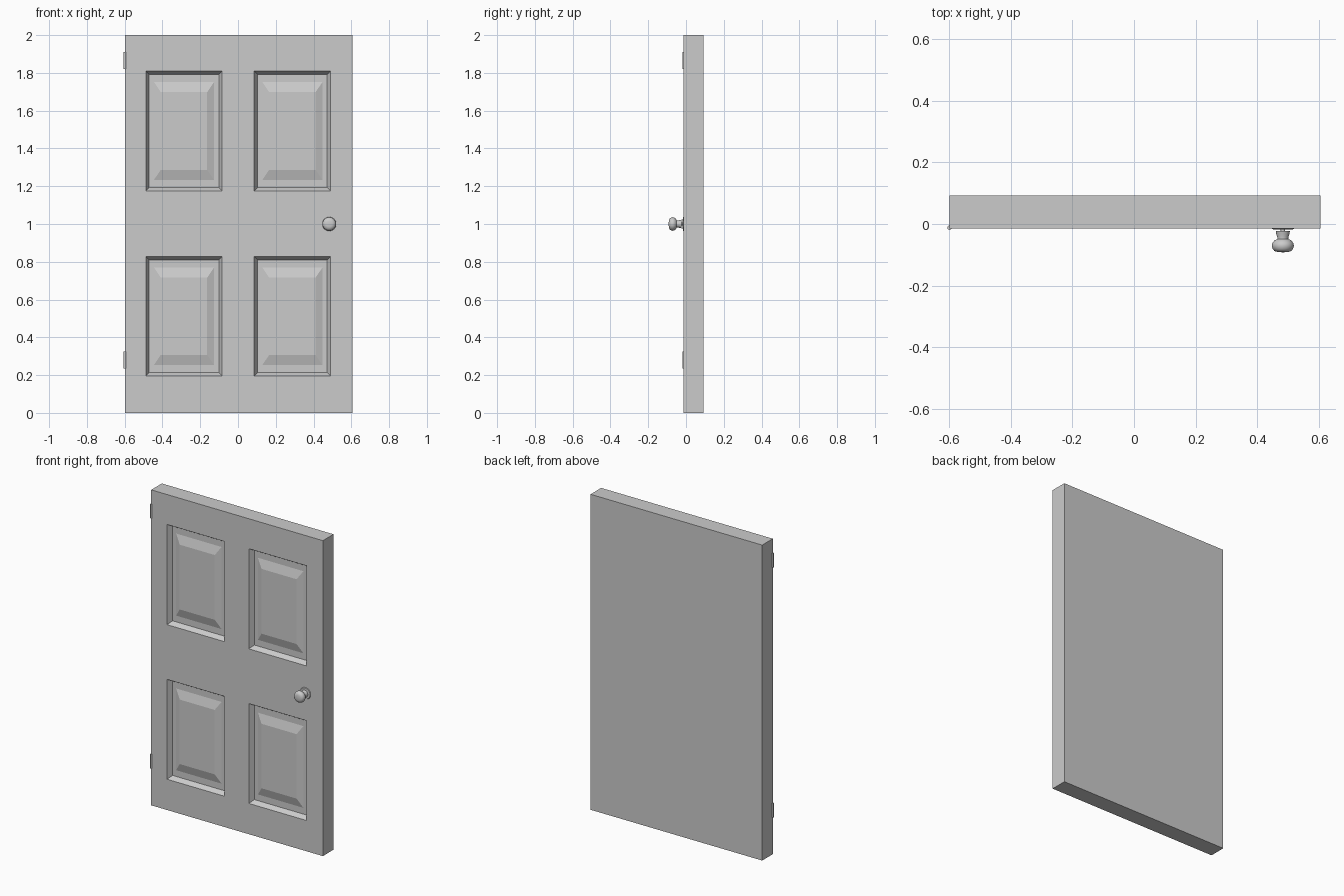
import bpy, bmesh, math
from mathutils import Matrix

cube = bpy.data.objects.get("Cube")
if cube:
    bpy.data.objects.remove(cube, do_unlink=True)

grey = bpy.data.materials.new("plain grey")
grey.use_nodes = True
grey.diffuse_color = (0.6, 0.6, 0.6, 1)
grey.node_tree.nodes["Principled BSDF"].inputs["Base Color"].default_value = (0.6, 0.6, 0.6, 1)

FRONT, BACK = -0.014, 0.092


def finish(bm, name, smooth=False):
    bmesh.ops.recalc_face_normals(bm, faces=bm.faces)
    mesh = bpy.data.meshes.new(name)
    bm.to_mesh(mesh)
    bm.free()
    mesh.materials.append(grey)
    obj = bpy.data.objects.new(name, mesh)
    bpy.context.collection.objects.link(obj)
    if smooth:
        bpy.ops.object.select_all(action='DESELECT')
        obj.select_set(True)
        bpy.context.view_layer.objects.active = obj
        bpy.ops.object.shade_smooth_by_angle(angle=math.radians(35))
    return obj


def sink(bm, face, inset_x, inset_z, y):
    """Inset a front face by its own x and z margins and move it to depth y."""
    c = face.calc_center_median()
    bmesh.ops.inset_individual(bm, faces=[face], thickness=0.001)
    for v in face.verts:
        v.co.x -= math.copysign(inset_x - 0.001, v.co.x - c.x)
        v.co.z -= math.copysign(inset_z - 0.001, v.co.z - c.z)
        v.co.y = y


# Door slab: front grid of stiles and rails, extruded to the back
xs = (-0.599, -0.488, -0.084, 0.086, 0.490, 0.605)
zs = (0, 0.195, 0.828, 1.175, 1.81, 2)
bm = bmesh.new()
grid = [[bm.verts.new((x, FRONT, z)) for x in xs] for z in zs]
panels = []
for r in range(5):
    for c in range(5):
        f = bm.faces.new((grid[r][c], grid[r][c + 1], grid[r + 1][c + 1], grid[r + 1][c]))
        if r % 2 and c % 2:
            panels.append(f)
rim = [e for e in bm.edges if e.is_boundary]
new = bmesh.ops.extrude_edge_only(bm, edges=rim)["geom"]
for v in new:
    if isinstance(v, bmesh.types.BMVert):
        v.co.y = BACK
bmesh.ops.contextual_create(bm, geom=[e for e in new if isinstance(e, bmesh.types.BMEdge) and e.is_boundary])

# Four panels: sloped moulding, flat border, raised field
for f in panels:
    sink(bm, f, 0.018, 0.018, FRONT + 0.03)
    sink(bm, f, 0.025, 0.040, FRONT + 0.03)
    sink(bm, f, 0.037, 0.055, FRONT + 0.014)
finish(bm, "door_slab")


def lathe(name, profile, x, z, steps=32):
    """Turn (radius, y) points around a front-to-back axis."""
    bm = bmesh.new()
    verts = [bm.verts.new((x + r, y, z)) for r, y in profile]
    edges = [bm.edges.new(pair) for pair in zip(verts, verts[1:])]
    bmesh.ops.spin(bm, geom=verts + edges, cent=(x, 0, z), axis=(0, 1, 0),
                   angle=math.tau, steps=steps)
    bmesh.ops.remove_doubles(bm, verts=bm.verts, dist=0.0001)
    return finish(bm, name, smooth=True)


# Knob with its wall plate
lathe("knob_plate", [(0, FRONT), (0.037, FRONT), (0.034, -0.017), (0, -0.018)], 0.483, 1)
lathe("knob", [(0, -0.016), (0.007, -0.016), (0.007, -0.023), (0.023, -0.023),
               (0.022, -0.030), (0.018, -0.042), (0.018, -0.049), (0.027, -0.053),
               (0.034, -0.062), (0.036, -0.071), (0.033, -0.081), (0.027, -0.088),
               (0.016, -0.091), (0, -0.092)], 0.483, 1)

# Hinge pins on the right edge
for name, z in (("lower_hinge", 0.28), ("upper_hinge", 1.865)):
    bm = bmesh.new()
    bmesh.ops.create_cone(bm, cap_ends=True, segments=16, radius1=0.007, radius2=0.007,
                          depth=0.09, matrix=Matrix.Translation((-0.599, FRONT + 0.002, z)))
    finish(bm, name, smooth=True)
